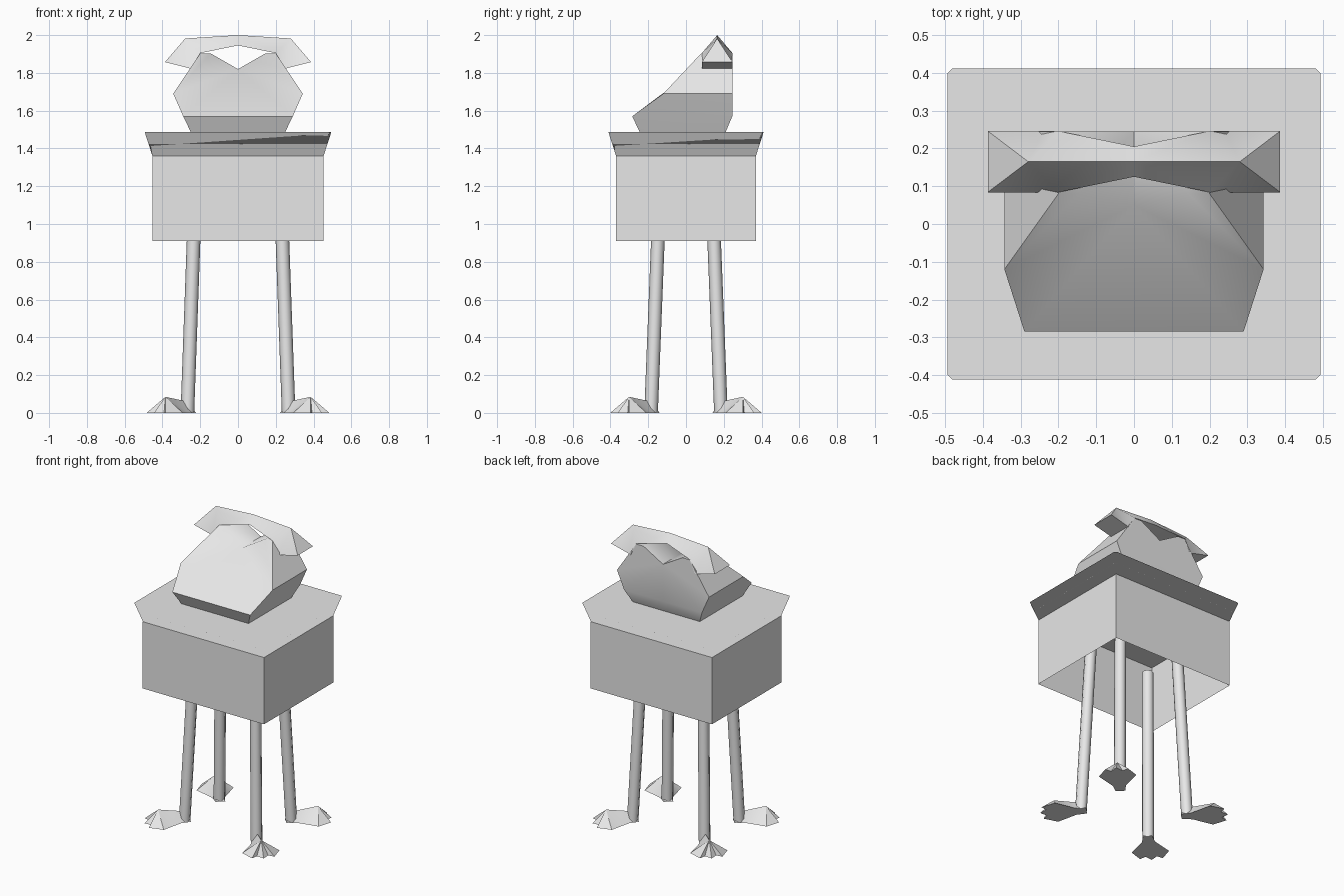
import bpy, bmesh
from math import radians, cos, sin, tau, sqrt

cube = bpy.data.objects.get("Cube")
if cube:
    bpy.data.objects.remove(cube, do_unlink=True)

grey = bpy.data.materials.new("plain_grey")
grey.use_nodes = True
grey.diffuse_color = (0.8, 0.8, 0.8, 1)
grey.node_tree.nodes["Principled BSDF"].inputs["Base Color"].default_value = (0.8, 0.8, 0.8, 1)


def build(name, verts, faces, angle=40, mirror=False):
    """Make an object; optionally add the x-mirrored half and weld the seam."""
    bm = bmesh.new()
    for side in ((1, -1) if mirror else (1,)):
        vs = [bm.verts.new((side * x, y, z)) for x, y, z in verts]
        for f in faces:
            bm.faces.new([vs[i] for i in f])
    bmesh.ops.remove_doubles(bm, verts=bm.verts, dist=0.0005)
    bmesh.ops.recalc_face_normals(bm, faces=bm.faces)
    mesh = bpy.data.meshes.new(name)
    bm.to_mesh(mesh)
    bm.free()
    mesh.materials.append(grey)
    obj = bpy.data.objects.new(name, mesh)
    bpy.context.collection.objects.link(obj)
    bpy.ops.object.select_all(action="DESELECT")
    bpy.context.view_layer.objects.active = obj
    obj.select_set(True)
    if angle is None:
        bpy.ops.object.shade_smooth()
    else:
        bpy.ops.object.shade_smooth_by_angle(angle=radians(angle))
    return obj


def bridge(n, a=0, b=None):
    """Quads between two closed rings of n vertices."""
    b = n if b is None else b
    return [(a + i, a + (i + 1) % n, b + (i + 1) % n, b + i) for i in range(n)]


def chamfered(x, y, c, z):
    """Rectangle outline with cut corners."""
    return [(x - c, -y, z), (x, c - y, z), (x, y - c, z), (x - c, y, z),
            (c - x, y, z), (-x, y - c, z), (-x, c - y, z), (c - x, -y, z)]


# Table apron: four walls, open underneath
walls = [(sx * 0.453, sy * 0.37, z) for z in (0.91, 1.36)
         for sx, sy in ((1, -1), (1, 1), (-1, 1), (-1, -1))]
build("table_apron", walls, bridge(4))

# Flared table top, softly shaded towards its large flat face
top = build("table_top",
            chamfered(0.453, 0.37, 0.004, 1.36) + chamfered(0.494, 0.411, 0.012, 1.487),
            bridge(8) + [tuple(range(8)), tuple(range(8, 16))], angle=None)
weighted = top.modifiers.new("soft_rim", "WEIGHTED_NORMAL")
weighted.weight = 100

# Legs with splayed feet, leaning outward along the diagonals
SIDES = 8
half_foot = [(-0.035, 0.03), (0.03, 0.04), (0.15, 0.115), (0.235, 0.07), (0.21, 0.035)]
foot_outline = half_foot + [(0.25, 0)] + [(u, -v) for u, v in reversed(half_foot)]
n = len(foot_outline)
ankle, peak = n, n + 1
foot_faces = [tuple(range(n)), (n - 1, 0, ankle), (0, 1, ankle), (n - 2, n - 1, ankle),
              (1, peak, ankle), (n - 2, ankle, peak)]
foot_faces += [(i, i + 1, peak) for i in range(1, n - 2)]

for sx, side in ((1, "left"), (-1, "right")):
    for sy, end in ((-1, "front"), (1, "back")):
        leg = []
        for cx, cy, z in ((0.268, 0.185, 0), (0.227, 0.14, 1.14)):
            leg += [(sx * (cx + 0.036 * cos(tau * i / SIDES)),
                     sy * (cy + 0.036 * sin(tau * i / SIDES)), z) for i in range(SIDES)]
        build(f"{end}_{side}_leg", leg,
              bridge(SIDES) + [tuple(range(SIDES)), tuple(range(SIDES, 2 * SIDES))], 50)
        local = [(u, v, 0) for u, v in foot_outline] + [(0, 0, 0.06), (0.165, 0, 0.085)]
        foot = [(sx * (0.268 + (u - v) / sqrt(2)), sy * (0.185 + (u + v) / sqrt(2)), z)
                for u, v, z in local]
        build(f"{end}_{side}_foot", foot, foot_faces, 35)

# Telephone body: half outline as (x, front y, back y, z), from base up to the cradle notch
outline = [(0.25, -0.245, 0.21, 1.487), (0.29, -0.285, 0.245, 1.57),
           (0.343, -0.12, 0.245, 1.69), (0.2, 0.08, 0.245, 1.903),
           (0.145, 0.08, 0.245, 1.903), (0, 0.05, 0.245, 1.82)]
body = [(x, f, z) for x, f, b, z in outline] + [(x, b, z) for x, f, b, z in outline]
body += [(0, y, z) for x, f, b, z in outline[:2] for y in (f, b)]
body_faces = [(i, i + 1, i + 7, i + 6) for i in range(5)]
body_faces += [(0, 6, 13, 12),
               (0, 12, 14, 1), (1, 14, 5, 2), (2, 5, 4, 3),
               (6, 7, 15, 13), (7, 8, 11, 15), (8, 9, 10, 11)]
build("telephone_body", body, body_faces, 55, mirror=True)

# Handset: ridged bar, half outline of its lower edge as (x, half depth, z)
lower = [(0.387, 0.081, 1.857), (0.24, 0.081, 1.82), (0.2, 0.081, 1.905), (0, 0.04, 1.945)]
MID = 0.165
handset = [(x, MID - d, z) for x, d, z in lower] + [(x, MID + d, z) for x, d, z in lower]
handset += [(0.28, MID, 1.982), (0, MID, 2.0)]
handset_faces = [(i, i + 1, i + 5, i + 4) for i in range(3)] + [(0, 4, 8)]
for k in (0, 4):
    handset_faces += [(k, k + 1, 8), (k + 1, k + 2, 8), (k + 2, k + 3, 9, 8)]
build("telephone_handset", handset, handset_faces, 50, mirror=True)
